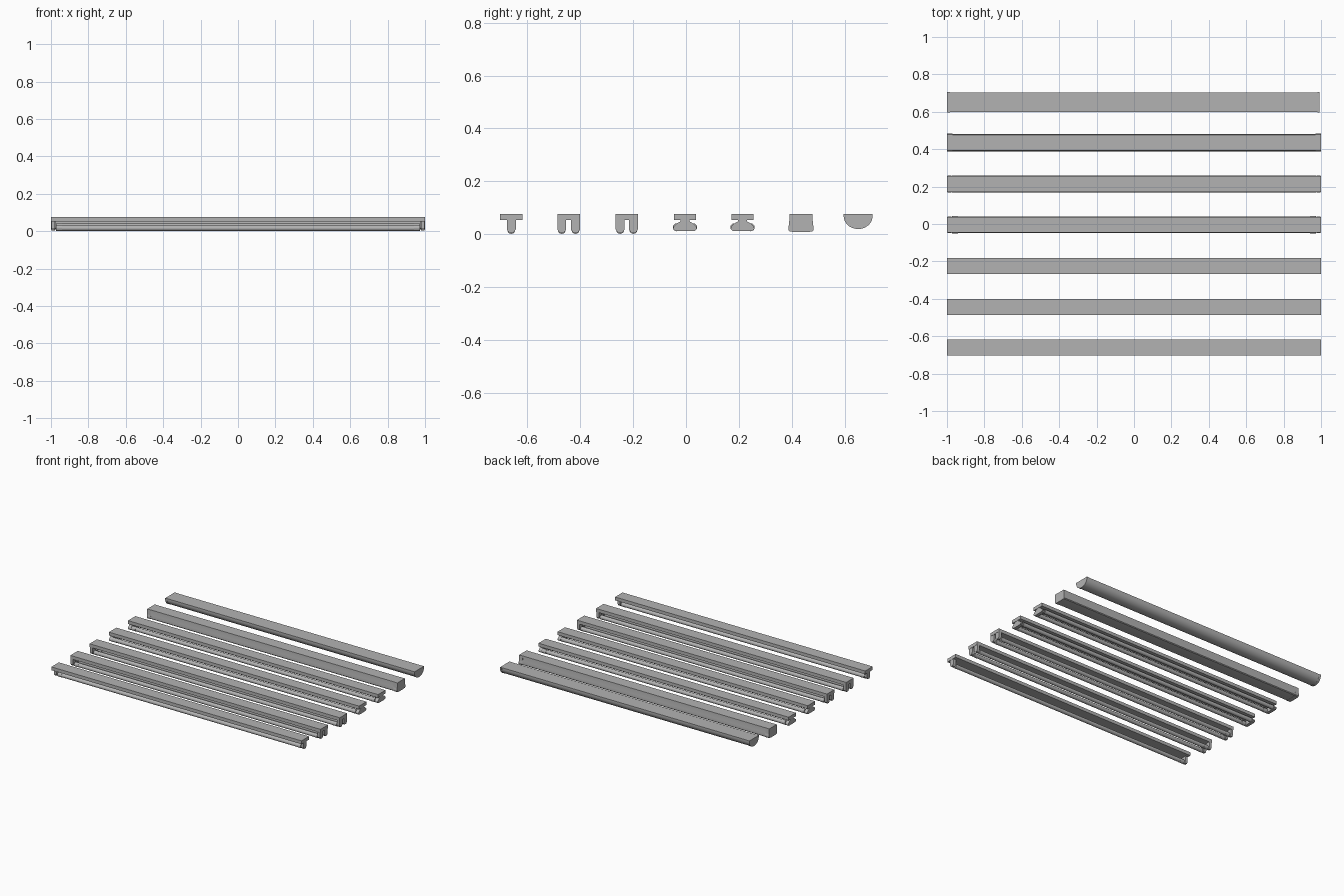
import bpy, bmesh, math

if "Cube" in bpy.data.objects:
    bpy.data.objects.remove(bpy.data.objects["Cube"])


def material(name, v):
    m = bpy.data.materials.new(name)
    m.diffuse_color = (v, v, v, 1)
    m.use_nodes = True
    m.node_tree.nodes["Principled BSDF"].inputs["Base Color"].default_value = m.diffuse_color
    return m


GREY = material("plain grey", 0.45)


def extrude(name, profile, x0, x1, smooth=False):
    """Prism along x from a (y, z) profile."""
    bm = bmesh.new()
    a = [bm.verts.new((x0, y, z)) for y, z in profile]
    b = [bm.verts.new((x1, y, z)) for y, z in profile]
    n = len(profile)
    bm.faces.new(a)
    bm.faces.new(b[::-1])
    for i in range(n):
        bm.faces.new((a[i], b[i], b[(i + 1) % n], a[(i + 1) % n]))
    bmesh.ops.recalc_face_normals(bm, faces=bm.faces)
    me = bpy.data.meshes.new(name)
    bm.to_mesh(me)
    bm.free()
    me.materials.append(GREY)
    ob = bpy.data.objects.new(name, me)
    bpy.context.collection.objects.link(ob)
    if smooth:
        bpy.ops.object.select_all(action='DESELECT')
        bpy.context.view_layer.objects.active = ob
        ob.select_set(True)
        bpy.ops.object.shade_smooth_by_angle(angle=math.radians(35))
    return ob


def rect(y0, y1, z0, z1):
    return [(y0, z0), (y1, z0), (y1, z1), (y0, z1)]


def ring(y, z, r, n=16):
    return [(y + r * math.cos(2 * math.pi * i / n),
             z + r * math.sin(2 * math.pi * i / n)) for i in range(n)]


def both_ends(name, profile, inner, outer):
    for tag, s in (("left", -1), ("right", 1)):
        extrude(f"{name}_{tag}", profile, s * inner, s * outer)


TOP, BASE = 0.077, 0.053


def housing(tag, y, half=0.0425):
    extrude(f"housing_{tag}", rect(y - half, y + half, BASE, TOP), -1, 1)


def tube(tag, y, z=0.016, r=0.014):
    # glass tube, end collars and contact pins
    extrude(f"tube_{tag}", ring(y, z, r), -0.965, 0.965, True)
    both_ends(f"tube_collar_{tag}", ring(y, z, r + 0.001), 0.94, 0.972)
    for d in (-0.005, 0.005):
        both_ends(f"tube_pin_{tag}", ring(y + d, z, 0.0015, 6), 0.97, 0.99)


def socket(tag, y, w=0.017):
    # lamp holder with a tapered lower end
    p = [(y - w, BASE), (y - w, 0.018), (y - w * 0.5, 0.005),
         (y + w * 0.5, 0.005), (y + w, 0.018), (y + w, BASE)]
    both_ends(f"lamp_holder_{tag}", p, 0.978, 0.998)


# Bare battens: one single and two twin fittings
for tag, y, offsets in (("single", -0.661, (0,)),
                        ("twin_wide", -0.444, (-0.026, 0.026)),
                        ("twin_narrow", -0.224, (-0.025, 0.025))):
    housing(tag, y)
    for i, d in enumerate(offsets):
        tube(f"{tag}_{i}", y + d)
        socket(f"{tag}_{i}", y + d)

# Winged fittings: narrow neck, spread holders, a tube on each side
half_wing = [(0.017, BASE), (0.017, 0.048), (0.030, 0.041), (0.043, 0.029),
             (0.045, 0.020), (0.038, 0.013), (0.015, 0.012)]
for tag, y in (("wing_front", -0.004), ("wing_back", 0.214)):
    housing(tag, y, 0.042)
    wing = [(y + a, z) for a, z in half_wing] + \
           [(y - a, z) for a, z in reversed(half_wing)]
    both_ends(f"wing_holder_{tag}", wing, 0.975, 0.998)
    for i, d in enumerate((-0.031, 0.031)):
        tube(f"{tag}_{i}", y + d, 0.026, 0.014)

# Boxed fitting: flared diffuser with end caps
yb = 0.435
half_box = [(0.043, TOP), (0.045, 0.040), (0.048, 0.025), (0.047, 0.015),
            (0.042, 0.010), (0.022, 0.008)]


def box_profile(k):
    h = [(a * k, TOP + (z - TOP) * k) for a, z in half_box]
    return [(yb + a, z) for a, z in h] + [(yb - a, z) for a, z in reversed(h)]


extrude("box_diffuser", box_profile(0.98), -0.975, 0.975, True)
both_ends("box_end_cap", box_profile(1), 0.97, 1.0)

# Half-round fitting: flat back, curved lens, end caps
yr = 0.651


def bowl(w, h, n=20):
    return [(yr + w * math.cos(math.pi * i / n),
             0.068 - h * math.sin(math.pi * i / n)) for i in range(n + 1)] + \
           [(yr - w, TOP), (yr + w, TOP)]


extrude("round_lens", bowl(0.053, 0.047), -0.985, 0.98, True)
extrude("round_end_cap_left", bowl(0.0545, 0.0485), -1.0, -0.985, True)
extrude("round_end_cap_right", bowl(0.0545, 0.0485), 0.98, 0.993, True)
